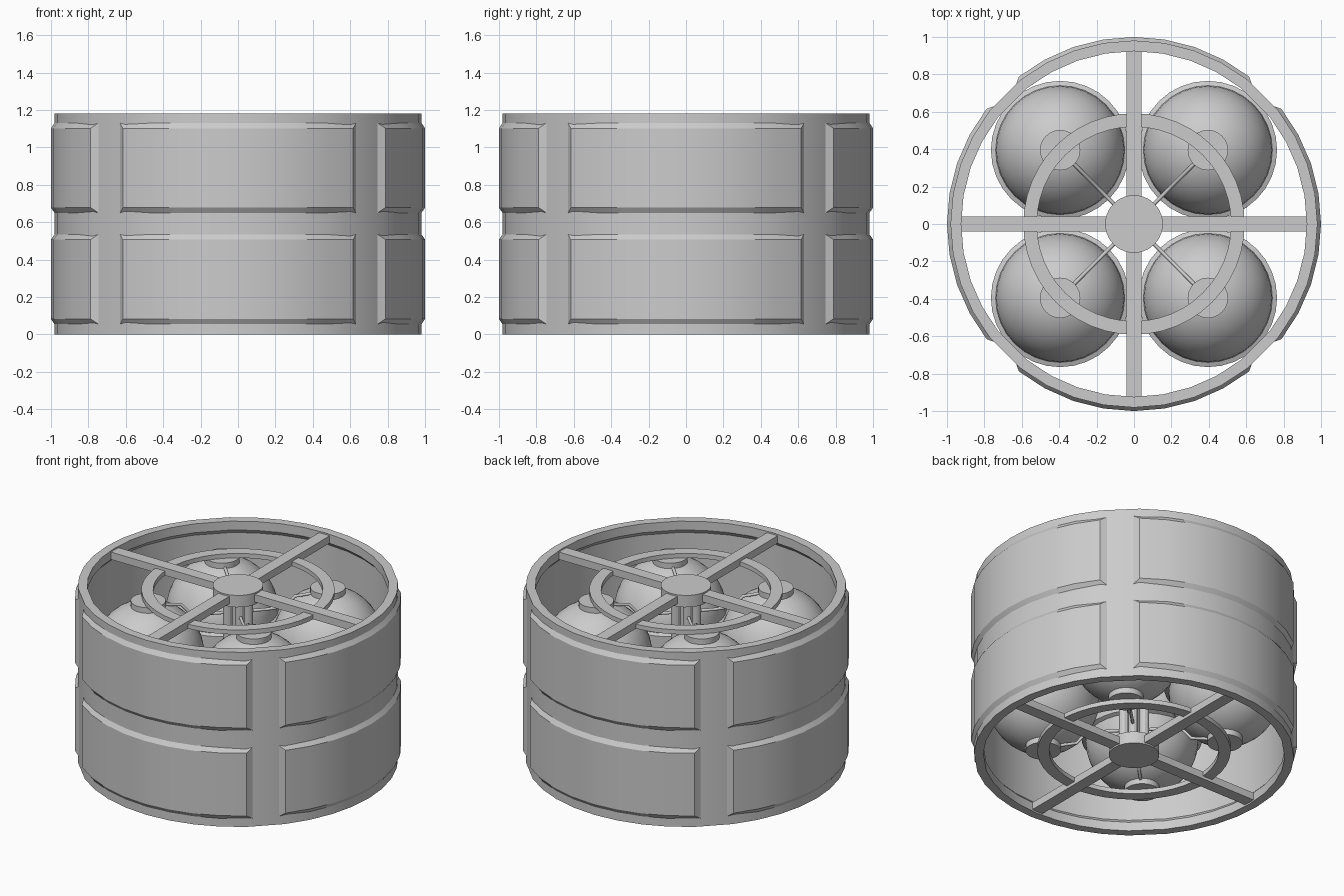
import bpy, bmesh
from math import sin, cos, pi, radians

if "Cube" in bpy.data.objects:
    bpy.data.objects.remove(bpy.data.objects["Cube"])

H = 1.18
MID = H / 2
EDGE = 38.0     # half angle of a raised panel
STEPS = 8       # facets per panel
FACETS = [-EDGE + 2 * EDGE * i / STEPS for i in range(STEPS + 1)]


def finish(name, bm, angle=28):
    bmesh.ops.remove_doubles(bm, verts=bm.verts, dist=1e-5)
    bmesh.ops.recalc_face_normals(bm, faces=bm.faces)
    me = bpy.data.meshes.new(name)
    bm.to_mesh(me)
    bm.free()
    ob = bpy.data.objects.new(name, me)
    bpy.context.collection.objects.link(ob)
    bpy.ops.object.select_all(action='DESELECT')
    ob.select_set(True)
    bpy.context.view_layer.objects.active = ob
    bpy.ops.object.shade_smooth_by_angle(angle=radians(angle))
    return ob


def lathe(name, profile, n, center=(0, 0), closed=False, angles=None):
    """Revolve (radius, z) points around a vertical axis."""
    bm = bmesh.new()
    angles = angles or [2 * pi * i / n for i in range(n)]
    rings = [[bm.verts.new((center[0] + r * cos(a), center[1] + r * sin(a), z))
              for r, z in profile] for a in angles]
    m, n = len(profile), len(angles)
    for i in range(n):
        p, q = rings[i], rings[(i + 1) % n]
        for j in range(m if closed else m - 1):
            k = (j + 1) % m
            vs = [p[j], q[j], q[k], p[k]]
            if profile[j][0] == 0:
                vs = [p[j], q[k], p[k]]
            elif profile[k][0] == 0:
                vs = [p[j], q[j], p[k]]
            bm.faces.new(vs)
    return finish(name, bm)


def disc(name, r, z0, z1, n, center=(0, 0)):
    return lathe(name, [(0, z0), (r, z0), (r, z1), (0, z1)], n, center)


def pipe(name, points, r):
    cu = bpy.data.curves.new(name, 'CURVE')
    cu.dimensions = '3D'
    cu.bevel_depth = r
    cu.bevel_resolution = 2
    cu.use_fill_caps = True
    sp = cu.splines.new('POLY')
    sp.points.add(len(points) - 1)
    for p, co in zip(sp.points, points):
        p.co = (*co, 1)
    ob = bpy.data.objects.new(name, cu)
    bpy.context.collection.objects.link(ob)


# outer shell with a flat facet at each diagonal and thicker lips at both rims
lathe("shell", [(.981, 0), (.981, H), (.924, H), (.924, 1.12), (.952, 1.09),
                (.952, .09), (.924, .06), (.924, 0)], 0, closed=True,
      angles=[radians(a + 90 * q) for q in range(4) for a in FACETS])


# raised curved panels with chamfered borders, four per tier
def panel(name, quarter, z0, z1):
    bm = bmesh.new()
    root = [-EDGE - 2.2] + FACETS[1:-1] + [EDGE + 2.2]
    ch = .028

    def row(angles, r, z, r_end=None):
        out = []
        for i, a in enumerate(angles):
            t = radians(a + 90 * quarter)
            rr = r_end if r_end and i in (0, STEPS) else r
            out.append(bm.verts.new((rr * cos(t), rr * sin(t), z)))
        return out
    rows = [row(root, .96, z0), row(root, .981, z0, .977), row(FACETS, 1.0, z0 + ch),
            row(FACETS, 1.0, z1 - ch), row(root, .981, z1, .977), row(root, .96, z1)]
    for p, q in zip(rows, rows[1:] + rows[:1]):
        for i in range(STEPS):
            bm.faces.new((p[i], p[i + 1], q[i + 1], q[i]))
    for i in (0, STEPS):    # side chamfers and the buried edge
        e = [r[i] for r in rows]
        bm.faces.new(e[1:5])
        bm.faces.new((e[0], e[1], e[4], e[5]))
    finish(name, bm, 34)


for quarter in range(4):
    panel("lower_panel", quarter, .055, .535)
    panel("upper_panel", quarter, .65, 1.13)


# end frames, the same at top and bottom
def box(name, size, loc):
    bm = bmesh.new()
    bmesh.ops.create_cube(bm, size=1)
    for v in bm.verts:
        v.co = [v.co[i] * size[i] + loc[i] for i in range(3)]
    finish(name, bm)


for s, end in ((1, "top"), (-1, "bottom")):
    def Z(z):
        return MID + s * (z - MID)
    disc(end + "_hub", .155, Z(1.10), Z(1.18), 24)
    box(end + "_beam_x", (1.87, .08, .05), (0, 0, Z(1.145)))
    box(end + "_beam_y", (.08, 1.87, .05), (0, 0, Z(1.145)))
    lathe(end + "_ring", [(.52, Z(1.12)), (.592, Z(1.12)), (.592, Z(1.15)), (.52, Z(1.15))],
          48, closed=True)

# four tanks with end caps, feed pipes and the central tube bundle
R, ZC = .345, .755
arc = [(R * sin(pi / 2 * i / 10), ZC + R * cos(pi / 2 * i / 10)) for i in range(11)]
half = arc + [(.37, ZC - .01)]
tank = half + [(r, H - z) for r, z in reversed(half)]
for sx in (1, -1):
    for sy in (1, -1):
        c = (sx * .395, sy * .395)
        lathe("tank", tank, 32, c)
        disc("centre_tube", .03, .08, 1.12, 12, (sx * .045, sy * .045))
        for s in (1, -1):
            def Z(z):
                return MID + s * (z - MID)
            disc("tank_cap", .108, Z(1.04), Z(1.12), 24, c)
            path = [(.35, 1.09), (.25, 1.075), (.21, 1.01), (.12, 1.0), (.045, 1.0)]
            pipe("feed_pipe", [(sx * d, sy * d, Z(z)) for d, z in path], .01)
